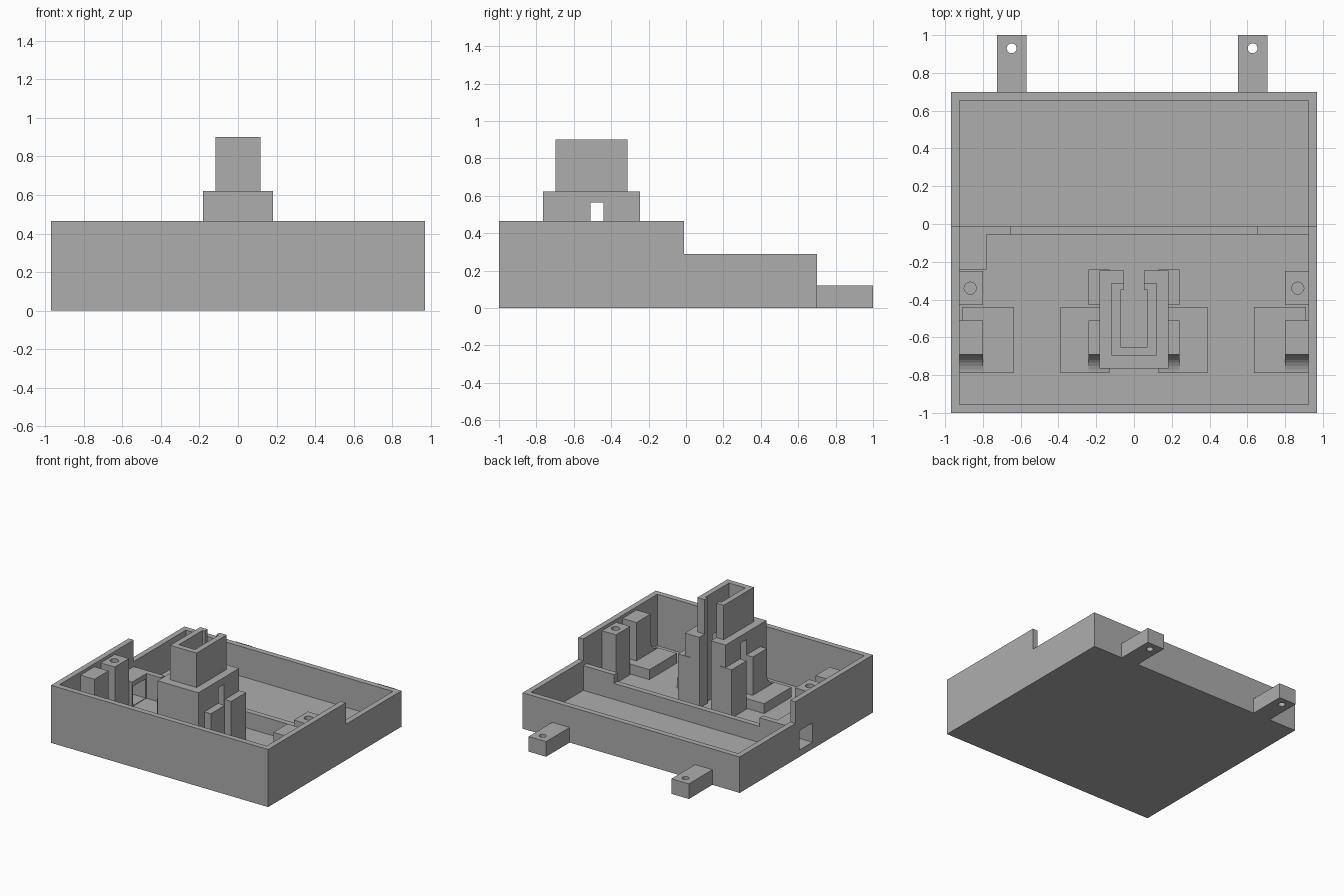
import bpy, bmesh, math

cube = bpy.data.objects.get("Cube")
if cube:
    bpy.data.objects.remove(cube, do_unlink=True)

grey = bpy.data.materials.new("plain_grey")
grey.use_nodes = True
colour = (0.42, 0.42, 0.42, 1)
grey.diffuse_color = colour
grey.node_tree.nodes["Principled BSDF"].inputs["Base Color"].default_value = colour

FLOOR = 0.05
POST_TOP = 0.44
PAD_TOP = 0.13


def prism(name, profile, x0, x1):
    """Extrude a (y, z) profile along x."""
    bm = bmesh.new()
    face = bm.faces.new([bm.verts.new((x0, y, z)) for y, z in profile])
    ext = bmesh.ops.extrude_face_region(bm, geom=[face])
    moved = [v for v in ext["geom"] if isinstance(v, bmesh.types.BMVert)]
    bmesh.ops.translate(bm, verts=moved, vec=(x1 - x0, 0, 0))
    bmesh.ops.recalc_face_normals(bm, faces=bm.faces)
    mesh = bpy.data.meshes.new(name)
    bm.to_mesh(mesh)
    bm.free()
    mesh.materials.append(grey)
    obj = bpy.data.objects.new(name, mesh)
    bpy.context.collection.objects.link(obj)
    return obj


def box(name, x, y, z):
    """Box from (min, max) pairs, x given in either order."""
    x0, x1 = sorted(x)
    return prism(name, [(y[0], z[0]), (y[1], z[0]), (y[1], z[1]), (y[0], z[1])], x0, x1)


def drill(name, x, y, radius):
    bpy.ops.mesh.primitive_cylinder_add(vertices=32, radius=radius, depth=2, location=(x, y, 0.5))
    obj = bpy.context.object
    obj.name = name
    return obj


def cut(obj, *cutters):
    """Subtract the cutters and discard them."""
    for c in cutters:
        c.hide_render = True
        mod = obj.modifiers.new("cut", "BOOLEAN")
        mod.operation = "DIFFERENCE"
        mod.solver = "EXACT"
        mod.object = c
        bpy.context.view_layer.objects.active = obj
        bpy.ops.object.modifier_apply(modifier=mod.name)
        bpy.data.objects.remove(c, do_unlink=True)


def window_cutter():
    return box("window_cutter", (-1.1, -0.7), (-0.228, -0.065), (FLOOR + 0.005, 0.21))


# Stepped tray with a side window
tray = prism("tray", [(-1, 0), (0.70, 0), (0.70, 0.29), (-0.01, 0.29),
                      (-0.01, 0.465), (-1, 0.465)], -0.97, 0.97)
cut(tray, box("pocket_cutter", (-0.925, 0.925), (-0.955, 0.655), (FLOOR, 1)), window_cutter())

# Divider, lower in the middle
box("divider_middle", (-0.66, 0.66), (-0.055, -0.01), (0.04, 0.18))
for side, label in ((-1, "right"), (1, "left")):
    box("divider_end_" + label, (side * 0.65, side * 0.93), (-0.055, -0.01), (0.04, 0.25))

# Cover behind the window
cover = box("window_cover", (-0.93, -0.78), (-0.24, -0.05), (0.04, 0.25))
cut(cover, window_cutter())

# Mounting tabs
for x, label in ((-0.648, "right"), (0.628, "left")):
    tab = box("mounting_tab_" + label, (x - 0.078, x + 0.078), (0.68, 1.0), (0, 0.122))
    cut(tab, drill("tab_drill", x, 0.93, 0.026))


# Post with a rounded fillet down to its pad
def filleted_post(name, x):
    r = 0.1
    arc = [(-0.79 + r * math.sin(a), PAD_TOP + r - r * math.cos(a))
           for a in (math.pi / 2 * i / 8 for i in range(9))]
    profile = [(-0.51, 0.04), (-0.79, 0.04)] + arc + [(-0.69, POST_TOP), (-0.51, POST_TOP)]
    x0, x1 = sorted(x)
    return prism(name, profile, x0, x1)


# Pads and posts, mirrored
for s, label in ((-1, "right"), (1, "left")):
    box("outer_pad_" + label, (s * 0.635, s * 0.91), (-0.79, -0.44), (0.04, PAD_TOP))
    box("inner_pad_" + label, (s * 0.13, s * 0.39), (-0.79, -0.44), (0.04, PAD_TOP))
    filleted_post("outer_front_post_" + label, (s * 0.80, s * 0.926))
    filleted_post("inner_front_post_" + label, (s * 0.13, s * 0.24))
    screw_post = box("screw_post_" + label, (s * 0.80, s * 0.93), (-0.43, -0.25), (0.04, POST_TOP))
    cut(screw_post, drill("post_drill", s * 0.867, -0.34, 0.032))
    box("inner_back_post_" + label, (s * 0.13, s * 0.24), (-0.43, -0.24), (0.04, POST_TOP))

# Central tower, hollow, with a rear slit and side slots
tower = prism("tower", [(-0.765, 0.04), (-0.245, 0.04), (-0.245, 0.622),
                        (-0.765, 0.622)], -0.182, 0.182)
cut(tower,
    box("cavity_cutter", (-0.072, 0.072), (-0.652, -0.35), (FLOOR, 1)),
    box("slit_cutter", (-0.052, 0.052), (-0.4, -0.1), (FLOOR, 1)),
    box("slot_cutter", (-0.3, 0.3), (-0.51, -0.44), (PAD_TOP, 0.565)))
chimney = box("tower_top", (-0.118, 0.118), (-0.697, -0.313), (0.622, 0.90))
cut(chimney,
    box("cavity_cutter", (-0.072, 0.072), (-0.652, -0.35), (0.5, 1)),
    box("slit_cutter", (-0.052, 0.052), (-0.4, -0.1), (0.5, 1)))
